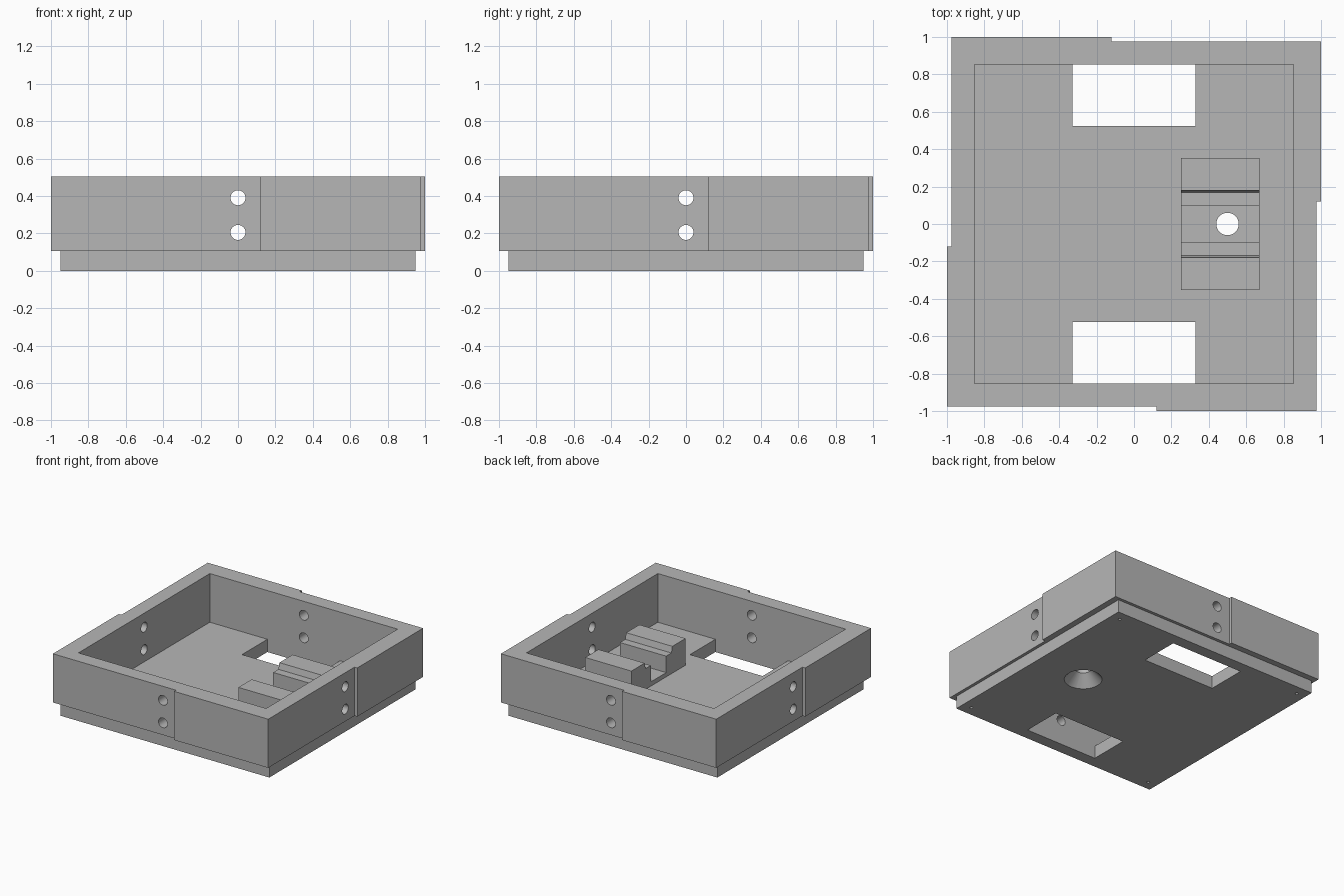
import bpy, bmesh
from mathutils import Matrix, Vector

cube = bpy.data.objects.get("Cube")
if cube:
    bpy.data.objects.remove(cube, do_unlink=True)

grey = bpy.data.materials.new("plain grey")
grey.use_nodes = True
grey.diffuse_color = (0.47, 0.47, 0.47, 1)
grey.node_tree.nodes["Principled BSDF"].inputs["Base Color"].default_value = grey.diffuse_color

BASE_H, TOP, INNER, BASE_W = 0.105, 0.505, 0.853, 0.95


def make(name, bm):
    bmesh.ops.recalc_face_normals(bm, faces=bm.faces)
    mesh = bpy.data.meshes.new(name)
    bm.to_mesh(mesh)
    bm.free()
    mesh.materials.append(grey)
    ob = bpy.data.objects.new(name, mesh)
    bpy.context.collection.objects.link(ob)
    return ob


def prism(name, points, direction):
    """Extrude a closed outline of 3D points along a direction."""
    bm = bmesh.new()
    face = bm.faces.new([bm.verts.new(p) for p in points])
    new = bmesh.ops.extrude_face_region(bm, geom=[face])["geom"]
    verts = [v for v in new if isinstance(v, bmesh.types.BMVert)]
    bmesh.ops.translate(bm, verts=verts, vec=Vector(direction))
    return make(name, bm)


def box(name, lo, hi):
    pts = [(lo[0], lo[1], lo[2]), (hi[0], lo[1], lo[2]), (hi[0], hi[1], lo[2]), (lo[0], hi[1], lo[2])]
    return prism(name, pts, (0, 0, hi[2] - lo[2]))


def cylinder(name, centre, length, r1, r2=None, axis="Z", sides=40):
    turn = {"X": Matrix.Rotation(1.5708, 4, "Y"), "Y": Matrix.Rotation(1.5708, 4, "X"), "Z": Matrix()}[axis]
    bm = bmesh.new()
    bmesh.ops.create_cone(bm, cap_ends=True, segments=sides, radius1=r1, radius2=r2 or r1,
                          depth=length, matrix=Matrix.Translation(centre) @ turn)
    return make(name, bm)


def cut(target, cutters):
    """Subtract the cutters, bake the result and remove the cutters."""
    for c in cutters:
        c.hide_render = True
        mod = target.modifiers.new("cut", "BOOLEAN")
        mod.operation, mod.solver, mod.object = "DIFFERENCE", "EXACT", c
    bpy.context.view_layer.update()
    deps = bpy.context.evaluated_depsgraph_get()
    mesh = bpy.data.meshes.new_from_object(target.evaluated_get(deps))
    target.modifiers.clear()
    target.data = mesh
    for c in cutters:
        bpy.data.objects.remove(c, do_unlink=True)


def screw_holes():
    return [cylinder("screw_cutter", (sx * 0.87, sy * 0.87, 0.1), 0.3, 0.012, sides=16)
            for sx in (-1, 1) for sy in (-1, 1)]


# Wall ring with a stepped pinwheel outline
outline = []
for turn in range(4):
    for x, y in ((-1, -0.975), (0.12, -0.975), (0.12, -1)):
        for _ in range(turn):
            x, y = -y, x
        outline.append((x, y, BASE_H))
walls = prism("wall_frame", outline, (0, 0, TOP - BASE_H))
cutters = [box("room_cutter", (-INNER, -INNER, 0), (INNER, INNER, 1))] + screw_holes()
for axis in "XY":
    for z in (0.205, 0.39):
        cutters.append(cylinder("bolt_cutter", (0, 0, z), 3, 0.04, axis=axis))
cut(walls, cutters)

# Base plate with two windows and a countersunk hole
base = box("base_plate", (-BASE_W, -BASE_W, 0), (BASE_W, BASE_W, BASE_H))
cutters = screw_holes()
for lo, hi in ((-INNER, -0.523), (0.523, INNER)):
    cutters.append(box("window_cutter", (-0.33, lo, -1), (0.33, hi, 1)))
cutters.append(cylinder("bore_cutter", (0.5, 0, 0), 1, 0.06))
cutters.append(cylinder("countersink_cutter", (0.5, 0, 0.04), 0.1, 0.152, 0.06))
cut(base, cutters)

# Stepped bracket with a central channel
half = [(0.352, BASE_H), (0.352, 0.325), (0.18, 0.325), (0.168, 0.275), (0.1, 0.275), (0.1, 0.14)]
profile = half + [(-y, z) for y, z in reversed(half)]
bracket = prism("bracket", [(0.25, y, z) for y, z in profile], (0.42, 0, 0))
cut(bracket, [cylinder("bore_cutter", (0.5, 0, 0), 1, 0.06)])

# Smooth the round holes, keep all edges sharp
bpy.ops.object.select_all(action="DESELECT")
for ob in (walls, base, bracket):
    ob.select_set(True)
bpy.context.view_layer.objects.active = walls
bpy.ops.object.shade_smooth_by_angle(angle=0.5)
